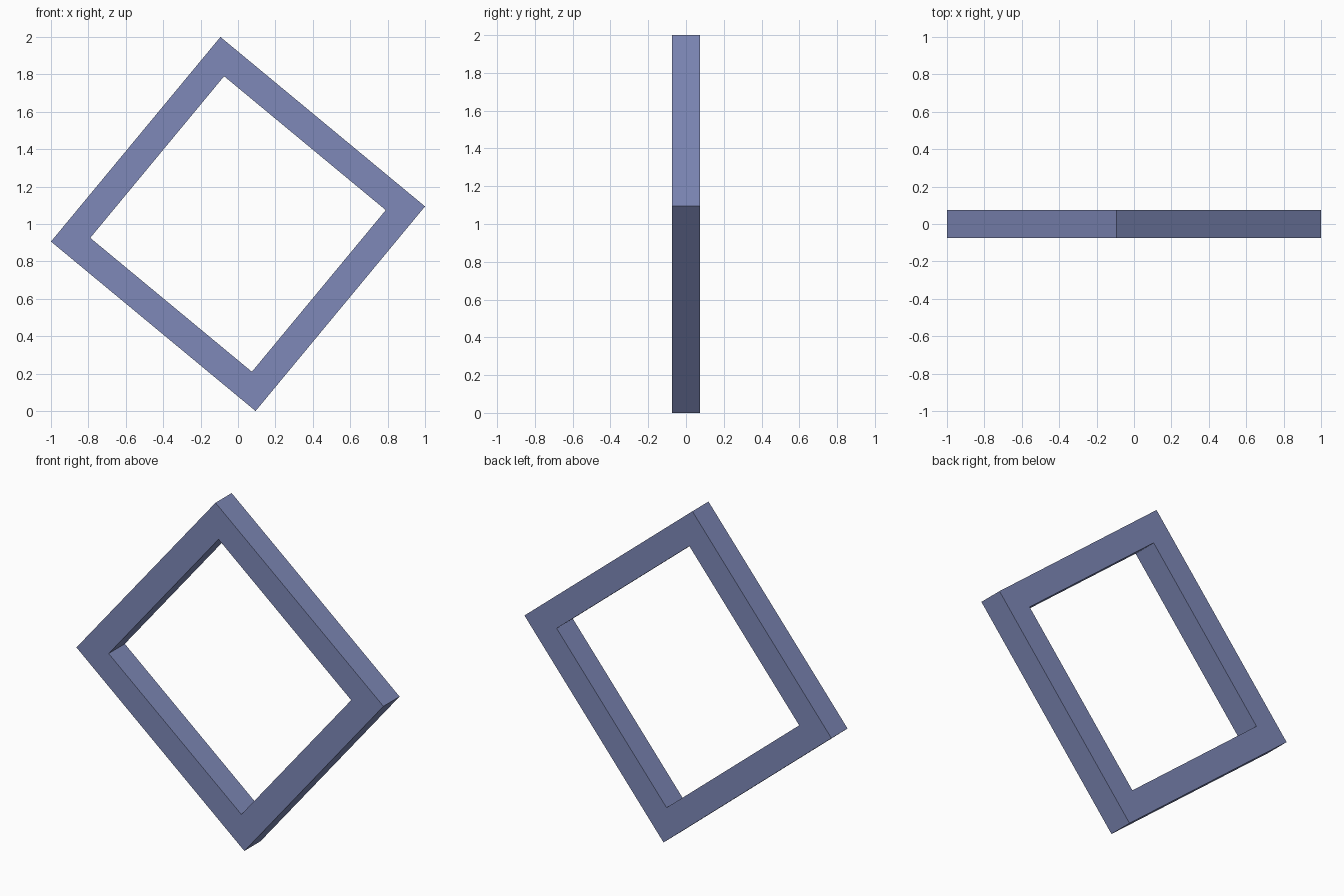
import bpy
import bmesh
from math import atan2, cos, hypot, pi, sin

if "Cube" in bpy.data.objects:
    bpy.data.objects.remove(bpy.data.objects["Cube"])

HALF_DEPTH = 0.075
CORNER = (-0.094, 1.0)          # top outer corner relative to the centre
INNER_RATIO = 0.79              # opening size relative to the outside
CENTRE_Z = 1.0

bm = bmesh.new()
radius = hypot(*CORNER)
tilt = atan2(CORNER[1], CORNER[0])


def square_loop(scale, y):
    """Four corners of the tilted square at depth y."""
    r = radius * scale
    return [bm.verts.new((r * cos(tilt + i * pi / 2), y,
                          CENTRE_Z + r * sin(tilt + i * pi / 2)))
            for i in range(4)]


# Closed rectangular section: outer front, outer back, inner back, inner front
loops = [square_loop(1, -HALF_DEPTH), square_loop(1, HALF_DEPTH),
         square_loop(INNER_RATIO, HALF_DEPTH), square_loop(INNER_RATIO, -HALF_DEPTH)]
for a, b in zip(loops, loops[1:] + loops[:1]):
    for i in range(4):
        j = (i + 1) % 4
        bm.faces.new((a[i], a[j], b[j], b[i]))
bmesh.ops.recalc_face_normals(bm, faces=bm.faces)

# Tilted square frame
mesh = bpy.data.meshes.new("square_frame")
bm.to_mesh(mesh)
bm.free()
frame = bpy.data.objects.new("square_frame", mesh)
bpy.context.collection.objects.link(frame)

# Muted blue finish
blue = bpy.data.materials.new("muted_blue")
blue.diffuse_color = (0.21, 0.25, 0.48, 1)
blue.use_nodes = True
blue.node_tree.nodes["Principled BSDF"].inputs["Base Color"].default_value = blue.diffuse_color
mesh.materials.append(blue)
